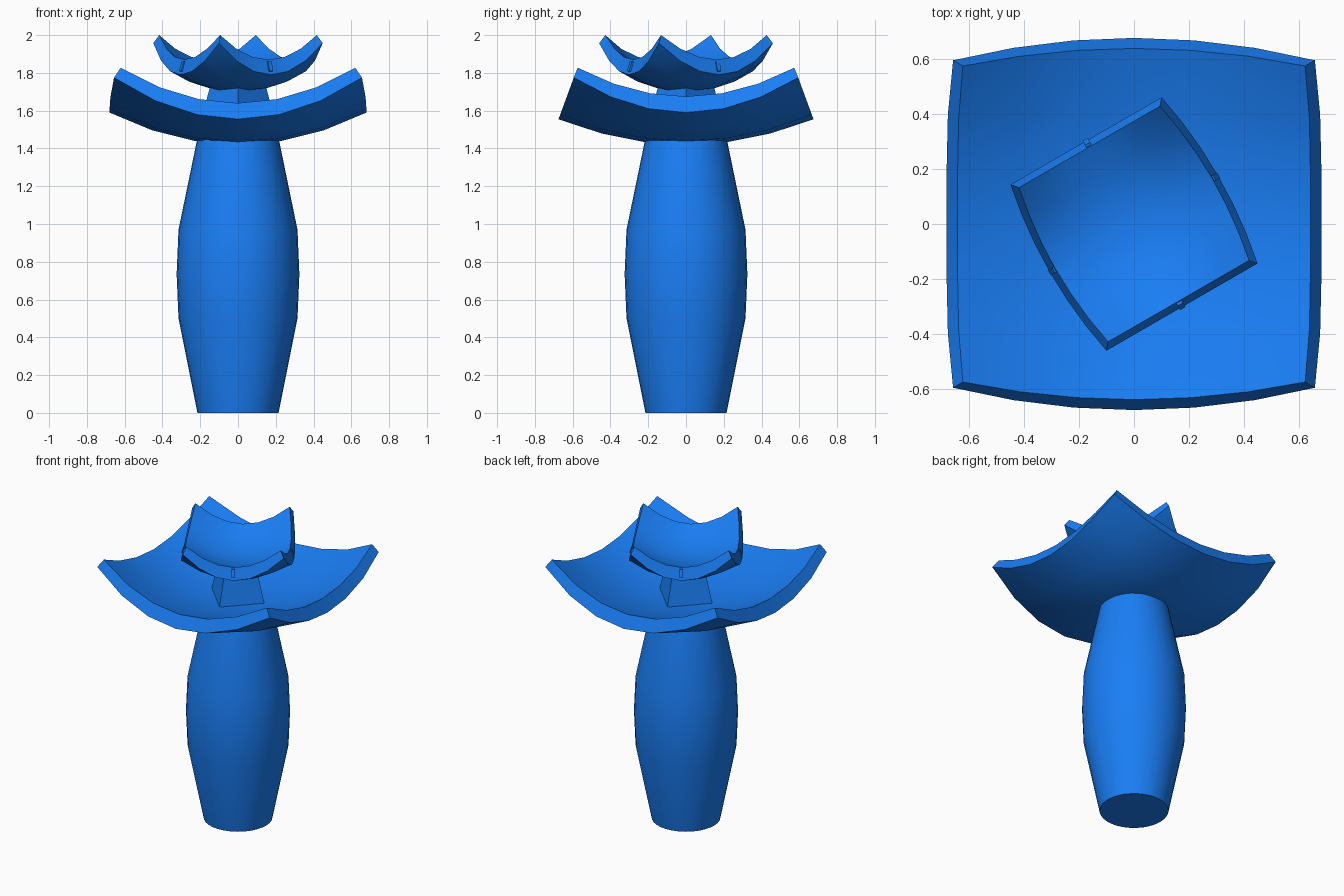
import bpy, bmesh, math
from mathutils import Matrix, Vector

if "Cube" in bpy.data.objects:
    bpy.data.objects.remove(bpy.data.objects["Cube"])

blue = bpy.data.materials.new("blue")
blue.diffuse_color = (0.01, 0.21, 0.92, 1)
blue.use_nodes = True
blue.node_tree.nodes["Principled BSDF"].inputs["Base Color"].default_value = blue.diffuse_color


def finish(name, bm, angle=30):
    bmesh.ops.recalc_face_normals(bm, faces=bm.faces)
    me = bpy.data.meshes.new(name)
    bm.to_mesh(me)
    bm.free()
    ob = bpy.data.objects.new(name, me)
    bpy.context.collection.objects.link(ob)
    me.materials.append(blue)
    bpy.ops.object.select_all(action='DESELECT')
    ob.select_set(True)
    bpy.context.view_layer.objects.active = ob
    bpy.ops.object.shade_smooth_by_angle(angle=math.radians(angle))
    return ob


def lathe(name, profile, sides, turn=0.0, angle=30):
    """Closed solid from (radius, height) pairs."""
    bm = bmesh.new()
    rings = [[bm.verts.new((r * math.cos(turn + math.tau * i / sides),
                            r * math.sin(turn + math.tau * i / sides), z))
              for i in range(sides)] for r, z in profile]
    for a, b in zip(rings, rings[1:]):
        for i in range(sides):
            j = (i + 1) % sides
            bm.faces.new((a[i], a[j], b[j], b[i]))
    bm.faces.new(rings[0])
    bm.faces.new(rings[-1])
    return finish(name, bm, angle)


def dish(name, lower, upper, n=6, turn=0.0):
    """Square sheet curved both ways; lower and upper map (u, v) to a point."""
    bm = bmesh.new()
    bmesh.ops.create_grid(bm, x_segments=n, y_segments=n, size=1)
    top = bmesh.ops.extrude_face_region(bm, geom=bm.faces[:], use_keep_orig=True)
    top_verts = {g for g in top["geom"] if isinstance(g, bmesh.types.BMVert)}
    for v in bm.verts:
        v.co = (upper if v in top_verts else lower)(v.co.x, v.co.y)
    bmesh.ops.rotate(bm, verts=bm.verts[:], matrix=Matrix.Rotation(turn, 3, 'Z'))
    return finish(name, bm, 30)


def bowl(a, b, pinch_x, power, pinch_y, z, rise_x, rise_y, rise_xy):
    return lambda u, v: Vector((a * u * (1 - pinch_x * abs(v) ** power),
                                b * v * (1 - pinch_y * u * u),
                                z + rise_x * u * u + rise_y * v * v + rise_xy * u * u * v * v))


# Bulging column
lathe("column", [(0.215, 0), (0.315, 0.5), (0.325, 0.735), (0.315, 0.97), (0.22, 1.43), (0.21, 1.47)], 32)

# Large curved tray
dish("large_tray",
     bowl(0.68, 0.675, 0.035, 4, 0.12, 1.42, 0.17, 0.135, 0.05),
     bowl(0.64, 0.637, 0.03, 4, 0.10, 1.51, 0.165, 0.13, 0.022))

# Four-sided neck between the trays
lathe("neck", [(0.21, 1.49), (0.145, 1.74)], 4)

# Small curved tray, turned 30 degrees
turn = math.radians(30)
dish("small_tray",
     bowl(0.352, 0.348, 0.10, 2, 0, 1.70, 0.09, 0.09, 0.077),
     bowl(0.328, 0.323, 0.10, 2, 0, 1.78, 0.09, 0.09, 0.04), turn=turn)

# Tiny pegs set in the middle of each small tray edge
bm = bmesh.new()
for k in range(4):
    m = (Matrix.Rotation(turn + k * math.pi / 2, 4, 'Z') @ Matrix.Translation((0.333, 0, 1.833))
         @ Matrix.Rotation(-0.33, 4, 'Y') @ Matrix.Diagonal((0.026, 0.022, 0.055, 1)))
    bmesh.ops.create_cube(bm, size=1, matrix=m)
finish("edge_pegs", bm)
